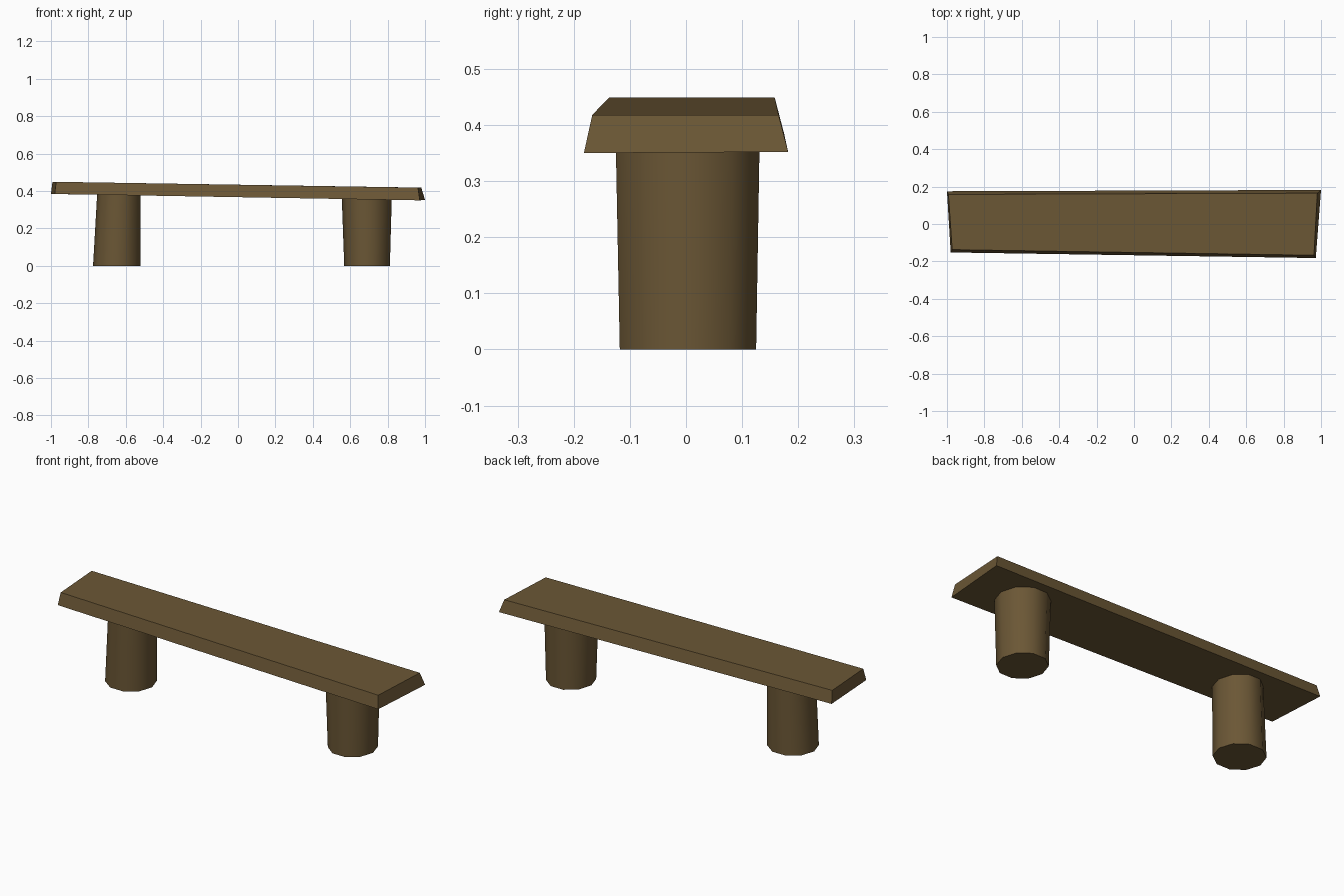
import bpy, bmesh, math
from mathutils import Vector

if "Cube" in bpy.data.objects:
    bpy.data.objects.remove(bpy.data.objects["Cube"])

wood = bpy.data.materials.new("dark brown wood")
wood.diffuse_color = (0.147, 0.095, 0.036, 1)
wood.use_nodes = True
wood.node_tree.nodes["Principled BSDF"].inputs["Base Color"].default_value = wood.diffuse_color


def finish(bm, name):
    bmesh.ops.recalc_face_normals(bm, faces=bm.faces)
    me = bpy.data.meshes.new(name)
    bm.to_mesh(me)
    bm.free()
    ob = bpy.data.objects.new(name, me)
    bpy.context.collection.objects.link(ob)
    me.materials.append(wood)
    return ob


def loft(name, bottom, top):
    """Solid between two matching rings of points."""
    bm = bmesh.new()
    a = [bm.verts.new(p) for p in bottom]
    b = [bm.verts.new(p) for p in top]
    n = len(a)
    bm.faces.new(a)
    bm.faces.new(b)
    for i in range(n):
        j = (i + 1) % n
        bm.faces.new((a[i], a[j], b[j], b[i]))
    return finish(bm, name)


def ring(x0, x1, y0, y1, z, n=10):
    cx, cy = (x0 + x1) / 2, (y0 + y1) / 2
    rx, ry = (x1 - x0) / 2, (y1 - y0) / 2 / math.sin(math.radians(72))
    pts = []
    for i in range(n):
        t = math.tau * i / n
        x = cx + rx * math.cos(t)
        pts.append((x, cy + ry * math.sin(t), z(x)))
    return pts


# Slightly crooked plank seat, sloping down to the right
loft("seat",
     [(-0.98, -0.152, 0.384), (0.972, -0.182, 0.35), (1.0, 0.182, 0.352), (-1.0, 0.175, 0.384)],
     [(-0.972, -0.137, 0.449), (0.962, -0.167, 0.418), (0.98, 0.165, 0.418), (-0.992, 0.158, 0.449)])


# Stump legs, tops following the sloping underside
def floor(x):
    return 0.0


def underside(x):
    return 0.3675 - 0.0168 * x + 0.004


legs = {
    "left_leg": ((-0.775, -0.52, -0.118, 0.125), (-0.753, -0.52, -0.12, 0.125)),
    "right_leg": ((0.568, 0.812, -0.118, 0.125), (0.555, 0.822, -0.125, 0.131)),
}
for name, (low, high) in legs.items():
    leg = loft(name, ring(*low, floor), ring(*high, underside))
    bpy.ops.object.select_all(action='DESELECT')
    leg.select_set(True)
    bpy.context.view_layer.objects.active = leg
    bpy.ops.object.shade_smooth_by_angle(angle=math.radians(50))
